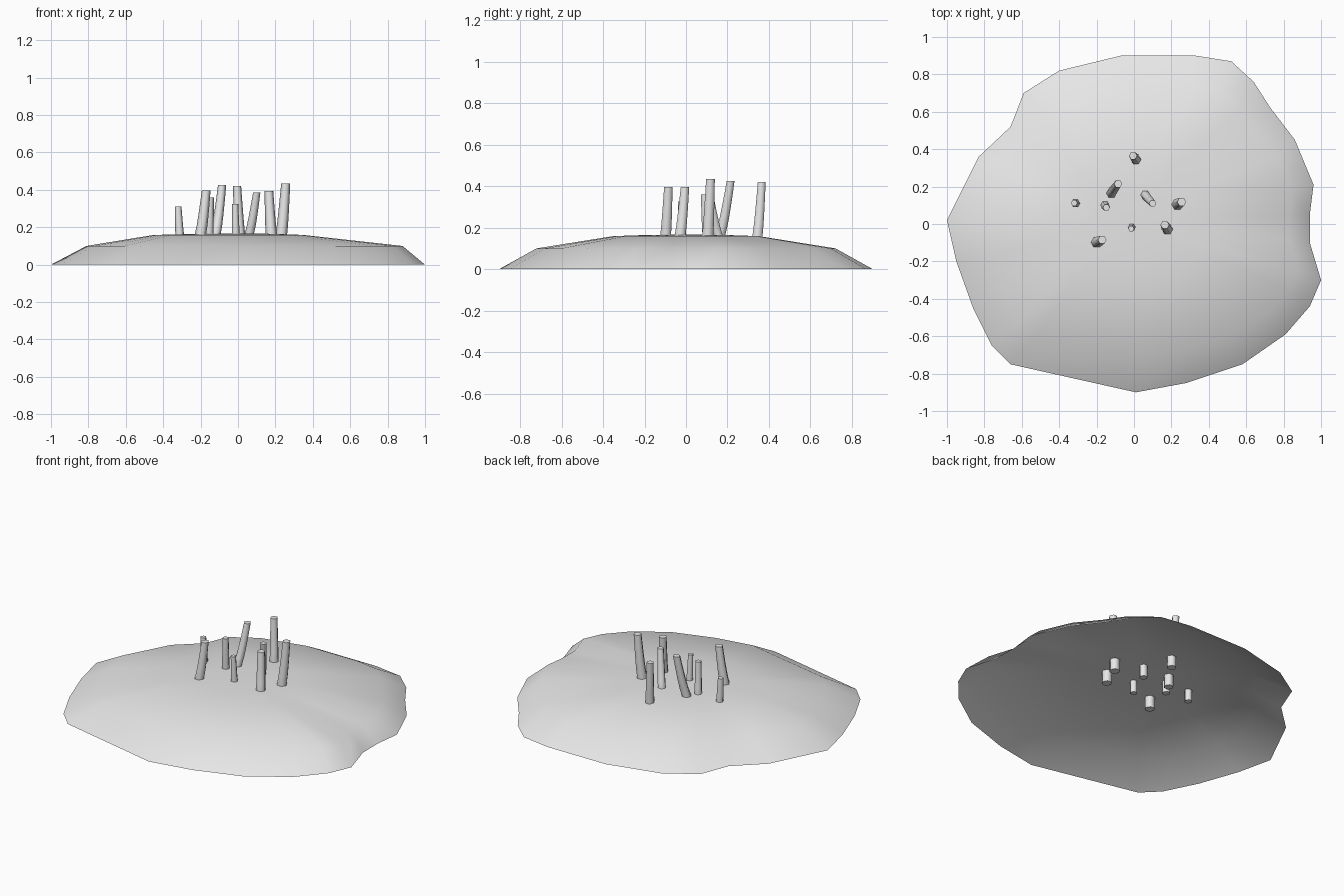
import bpy
import bmesh
import math
from mathutils import Vector

cube = bpy.data.objects.get("Cube")
if cube:
    bpy.data.objects.remove(cube, do_unlink=True)

grey = bpy.data.materials.new("plain_grey")
grey.use_nodes = True
grey.diffuse_color = (0.8, 0.8, 0.8, 1)
grey.node_tree.nodes["Principled BSDF"].inputs["Base Color"].default_value = (0.8, 0.8, 0.8, 1)


def finish(name, bm, sharp_angle):
    """Turn a bmesh into a smooth shaded object."""
    mesh = bpy.data.meshes.new(name)
    bm.to_mesh(mesh)
    bm.free()
    mesh.materials.append(grey)
    obj = bpy.data.objects.new(name, mesh)
    bpy.context.collection.objects.link(obj)
    bpy.ops.object.select_all(action="DESELECT")
    obj.select_set(True)
    bpy.context.view_layer.objects.active = obj
    bpy.ops.object.shade_smooth_by_angle(angle=math.radians(sharp_angle))
    return obj


def bridge(bm, lower, upper):
    """Join two closed loops that run counter-clockwise."""
    n = len(lower)
    for i in range(n):
        j = (i + 1) % n
        bm.faces.new((lower[i], lower[j], upper[j], upper[i]))


# Mound: an open shell from an uneven outline, clockwise from the -x tip
outline = [(-1, .02), (-.83, .36), (-.66, .52), (-.59, .7), (-.4, .82),
           (-.07, .9), (.19, .9), (.33, .9), (.52, .87), (.64, .76),
           (.73, .62), (.86, .45), (.96, .21), (.94, .05), (.94, -.1),
           (1, -.3), (.94, -.44), (.81, -.59), (.58, -.75), (.28, -.85),
           (.01, -.9), (-.66, -.75), (-.76, -.65), (-.86, -.45), (-.95, -.2)]
outline.reverse()

# Each level: x scale, y scale, x shift, height
levels = [(1, 1, 0, 0), (.845, .8, .035, .1),
          (.4, .39, -.05, .159), (.2, .2, 0, .165)]
bm = bmesh.new()
loops = [[bm.verts.new((x * sx + dx, y * sy, z)) for x, y in outline]
         for sx, sy, dx, z in levels]
for lower, upper in zip(loops, loops[1:]):
    bridge(bm, lower, upper)
peak = bm.verts.new((0, 0, .167))
for i, v in enumerate(loops[-1]):
    bm.faces.new((v, loops[-1][(i + 1) % len(outline)], peak))
finish("mound", bm, 60)

# Stalks: base x, base y, top x, top y, top height, base radius
stalks = [(.01, .345, -.005, .365, .42, .028),
          (-.12, .165, -.085, .215, .425, .028),
          (-.312, .11, -.32, .112, .31, .023),
          (-.155, .1, -.148, .088, .36, .024),
          (.06, .155, .1, .11, .385, .025),
          (.232, .105, .255, .118, .435, .031),
          (-.012, -.018, -.015, -.025, .325, .021),
          (.178, -.028, .165, -.005, .395, .03),
          (-.2, -.098, -.17, -.085, .397, .03)]
SIDES = 6
STEPS = 5
BURIED = .09
GROUND = .165


def stalk(name, bx, by, tx, ty, height, radius):
    """A tapered, gently bent post whose foot passes through the mound."""
    path = [(Vector((bx, by, BURIED)), radius)]
    for k in range(STEPS + 1):
        t = k / STEPS
        lean = t ** .8
        centre = Vector((bx + (tx - bx) * lean, by + (ty - by) * lean,
                         GROUND + (height - GROUND) * t))
        path.append((centre, radius * (1 - .22 * t)))
    bm = bmesh.new()
    rings = []
    for centre, r in path:
        ring = []
        for i in range(SIDES):
            a = math.tau * i / SIDES
            ring.append(bm.verts.new(centre + Vector((math.cos(a), math.sin(a), 0)) * r))
        rings.append(ring)
    for lower, upper in zip(rings, rings[1:]):
        bridge(bm, lower, upper)
    bm.faces.new(rings[-1])
    bm.faces.new(rings[0][::-1])
    finish(name, bm, 65)


for number, data in enumerate(stalks, 1):
    stalk(f"stalk_{number}", *data)
